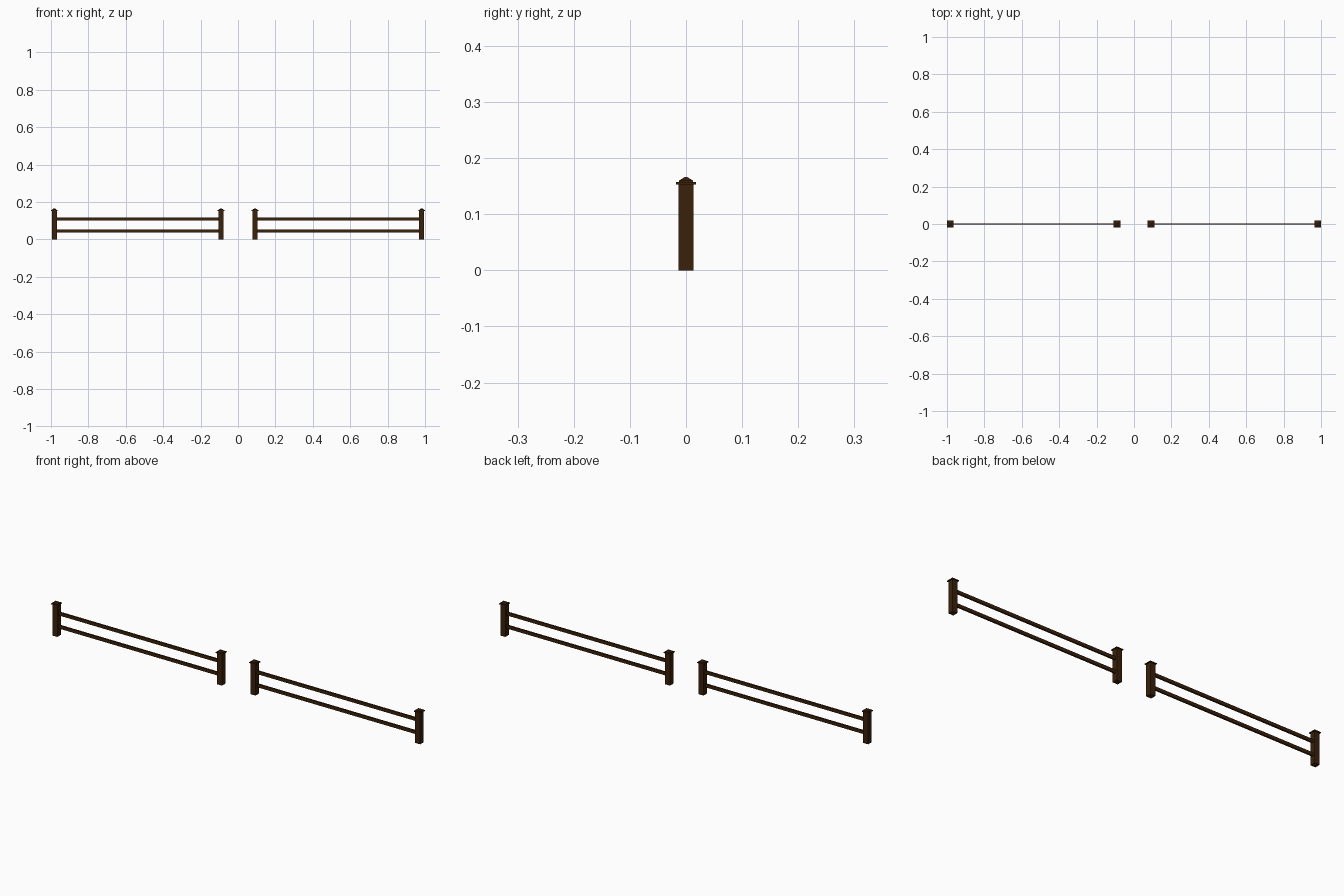
import bpy, bmesh

if "Cube" in bpy.data.objects:
    bpy.data.objects.remove(bpy.data.objects["Cube"])

wood = bpy.data.materials.new("dark_brown_wood")
wood.diffuse_color = (0.042, 0.015, 0.003, 1)
wood.use_nodes = True
wood.node_tree.nodes["Principled BSDF"].inputs["Base Color"].default_value = wood.diffuse_color

def box(name, lo, hi, tip=1):
    """Box from corner to corner; tip scales the top face for a tapered cap."""
    bm = bmesh.new()
    bmesh.ops.create_cube(bm, size=1)
    mid = [(a + b) / 2 for a, b in zip(lo, hi)]
    for v in bm.verts:
        k = tip if v.co.z > 0 else 1
        v.co = [m + c * (b - a) * s for m, c, a, b, s in zip(mid, v.co, lo, hi, (k, k, 1))]
    me = bpy.data.meshes.new(name)
    bm.to_mesh(me)
    bm.free()
    me.materials.append(wood)
    ob = bpy.data.objects.new(name, me)
    bpy.context.collection.objects.link(ob)

def square(name, x, half, z0, z1, tip=1):
    box(name, (x - half, -half, z0), (x + half, half, z1), tip)

OUTER, INNER = 0.982, 0.091
for side, s in (("left", -1), ("right", 1)):
    # posts with overhanging plate and low pointed cap
    for place, d in (("outer", OUTER), ("inner", INNER)):
        n = f"{side}_{place}_"
        square(n + "post", s * d, 0.0135, 0, 0.153)
        square(n + "cap_plate", s * d, 0.018, 0.153, 0.157)
        square(n + "cap_block", s * d, 0.0125, 0.157, 0.160)
        square(n + "cap_top", s * d, 0.0125, 0.160, 0.166, 0.2)
    # two thin rails between the posts
    x0, x1 = sorted((s * INNER, s * OUTER))
    for level, z in (("lower", 0.046), ("upper", 0.110)):
        box(f"{side}_{level}_rail", (x0, -0.004, z - 0.008), (x1, 0.004, z + 0.008))
